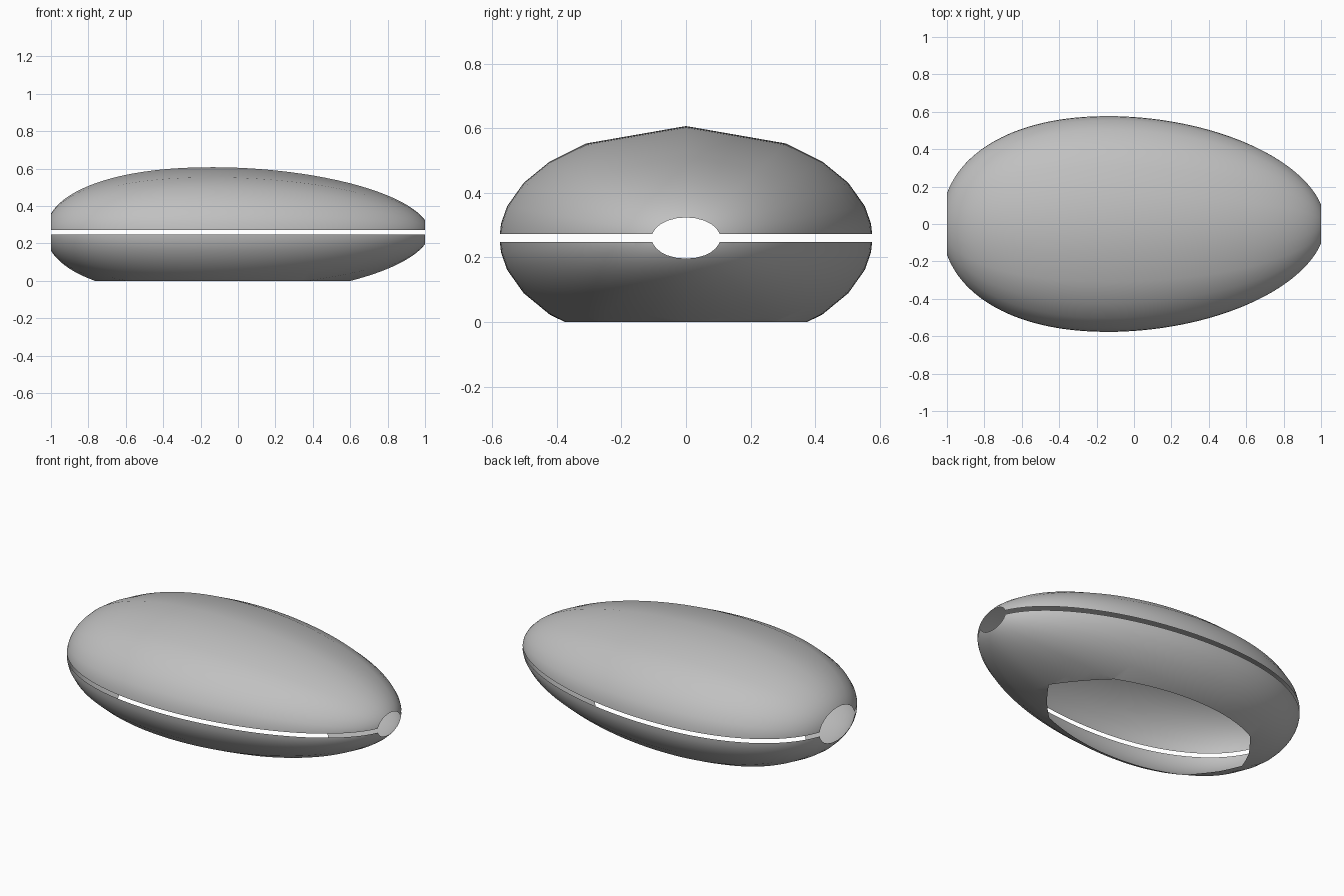
import bpy
import bmesh
import math

cube = bpy.data.objects.get("Cube")
if cube:
    bpy.data.objects.remove(cube)

HALF_WIDTH, HALF_HEIGHT = 0.578, 0.347
MID_Z, PEAK_X = 0.26, -0.13
GAP = 0.012
STATIONS = 72

grey = bpy.data.materials.new("shell grey")
grey.use_nodes = True
colour = (0.53, 0.53, 0.53, 1)
grey.diffuse_color = colour
grey.node_tree.nodes["Principled BSDF"].inputs["Base Color"].default_value = colour


def egg_scale(x):
    """Relative section size along the length: blunt left end, slimmer right end."""
    length, power = (0.896, 2.2) if x < PEAK_X else (1.1546, 1.9)
    return (1 - (abs(x - PEAK_X) / length) ** power) ** (1 / power)


def section(x):
    """Elliptical ring with broad flats beside the top ridge, rounding off at the ends."""
    quarter = [math.radians(a) for a in (0, 7.4, 16.5, 29.5, 43, 57.6, 74, 90)]
    points = [(math.cos(a), math.sin(a)) for a in quarter]
    flat = max(0, min(1, (1 - abs(x)) / 0.4))
    chord = [(points[5][i] + points[7][i]) / 2 for i in (0, 1)]
    points[6] = tuple(p + (c - p) * flat for p, c in zip(points[6], chord))
    half = points + [(-u, v) for u, v in points[-2::-1]]
    return half + [(u, -v) for u, v in half[-2:0:-1]]


def trim(bm, z, keep_above):
    bmesh.ops.bisect_plane(bm, geom=bm.verts[:] + bm.edges[:] + bm.faces[:],
                           plane_co=(0, 0, z), plane_no=(0, 0, 1),
                           clear_inner=keep_above, clear_outer=not keep_above)


def make_shell(name, cuts):
    bm = bmesh.new()
    rings = []
    for i in range(STATIONS + 1):
        # Stations bunch towards the ends, where the curve is tight
        x = -math.cos(math.pi * i / STATIONS)
        s = egg_scale(x)
        rings.append([bm.verts.new((x, u * s * HALF_WIDTH, MID_Z + v * s * HALF_HEIGHT))
                      for u, v in section(x)])
    for a, b in zip(rings, rings[1:]):
        for j in range(len(a)):
            k = (j + 1) % len(a)
            bm.faces.new((a[j], a[k], b[k], b[j]))
    bmesh.ops.recalc_face_normals(bm, faces=bm.faces[:])
    for z, keep_above in cuts:
        trim(bm, z, keep_above)
    # Outward means away from the long axis
    bm.normal_update()
    if sum(f.normal.z * (f.calc_center_median().z - MID_Z) for f in bm.faces) < 0:
        bmesh.ops.reverse_faces(bm, faces=bm.faces[:])
    mesh = bpy.data.meshes.new(name)
    bm.to_mesh(mesh)
    bm.free()
    mesh.materials.append(grey)
    obj = bpy.data.objects.new(name, mesh)
    bpy.context.collection.objects.link(obj)
    bpy.ops.object.select_all(action="DESELECT")
    obj.select_set(True)
    bpy.context.view_layer.objects.active = obj
    bpy.ops.object.shade_smooth_by_angle(angle=math.radians(40))


# Upper half above the slot, lower half with its open flat base
make_shell("upper_shell", [(MID_Z + GAP, True)])
make_shell("lower_shell", [(MID_Z - GAP, False), (0, True)])
